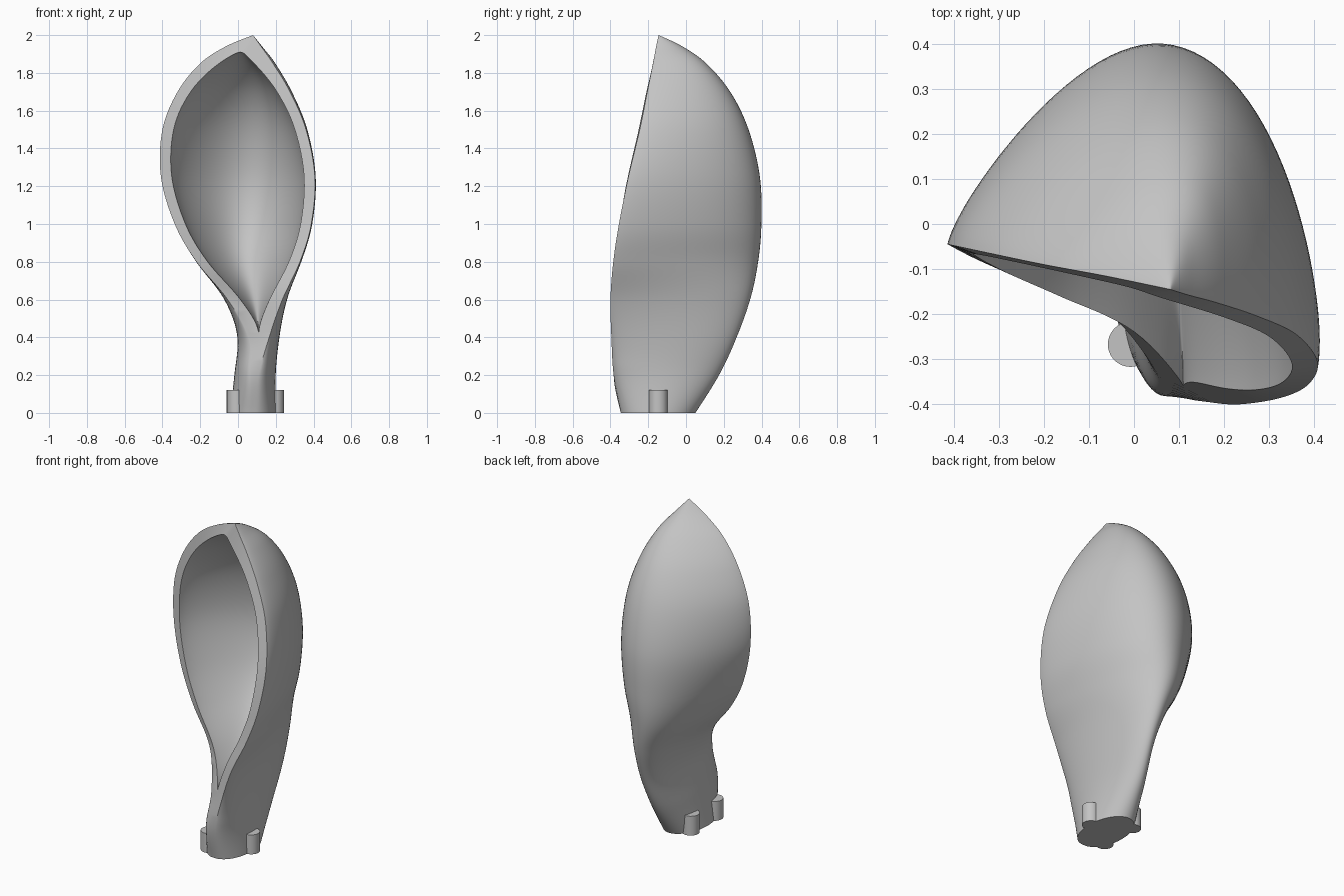
import bpy, bmesh, math
from mathutils import Vector

cube = bpy.data.objects.get("Cube")
if cube:
    bpy.data.objects.remove(cube)

grey = bpy.data.materials.new("plain grey")
grey.use_nodes = True
color = (0.55, 0.55, 0.55, 1)
grey.diffuse_color = color
grey.node_tree.nodes["Principled BSDF"].inputs["Base Color"].default_value = color

# Stations from base to tip: z, left edge xy, right edge xy, back xy, side bulge
STATIONS = [
    (0, .07, -.345, .09, -.345, .08, .05, .115),
    (.2, .07, -.382, .11, -.383, .09, .175, .095),
    (.4, .055, -.335, .165, -.395, .105, .268, .07),
    (.6, -.055, -.2, .235, -.4, .105, .335, .045),
    (.8, -.22, -.132, .328, -.385, .09, .374, .022),
    (1, -.335, -.085, .388, -.355, .105, .39, .01),
    (1.25, -.408, -.048, .407, -.305, .115, .382, 0),
    (1.5, -.4, -.048, .36, -.245, .115, .325, 0),
    (1.7, -.32, -.065, .275, -.205, .11, .23, 0),
    (1.85, -.2, -.09, .185, -.175, .1, .105, 0),
    (1.94, -.065, -.115, .122, -.158, .08, -.02, 0),
    (2, .08, -.145, .08, -.145, .08, -.145, 0),
]
STEPS, ARC = 8, 56


def spline_rows():
    """Smooth the stations into many rows."""
    rows, last = [], len(STATIONS) - 1
    for i in range(last):
        p0, p1, p2, p3 = (STATIONS[min(max(j, 0), last)] for j in range(i - 1, i + 3))
        for k in range(STEPS):
            t = k / STEPS
            rows.append([b + t / 2 * (c - a + t * (2 * a - 5 * b + 4 * c - d + t * (3 * (b - c) + d - a)))
                         for a, b, c, d in zip(p0, p1, p2, p3)])
    return rows + [list(STATIONS[-1])]


def row_at(rows, z):
    for low, high in zip(rows, rows[1:]):
        if low[0] <= z <= high[0]:
            f = (z - low[0]) / (high[0] - low[0])
            return [a + f * (b - a) for a, b in zip(low, high)]
    return rows[-1]


def section(z, centre, half, depth, bulge, fullness):
    """Curve from the left edge round the back to the right edge: U in the scoop, oval in the neck."""
    points = []
    mix = fullness * max(0, 1 - (bulge / .09) ** 2)
    for i in range(ARC + 1):
        t = math.pi * i / ARC
        c, s = math.cos(t), math.sin(t)
        p = centre - half * c + depth * (mix * s + (1 - mix) * s * s)
        points.append(Vector((p.x - 2 * c * s * bulge, p.y, z)))
    return points


def parts(row):
    z, lx, ly, rx, ry, bx, by, bulge = row
    left, right, back = Vector((lx, ly)), Vector((rx, ry)), Vector((bx, by))
    centre = (left + right) / 2
    return z, centre, (right - left) / 2, back - centre, bulge


def finish(obj):
    obj.data.materials.append(grey)
    bpy.ops.object.select_all(action="DESELECT")
    obj.select_set(True)
    bpy.context.view_layer.objects.active = obj
    bpy.ops.object.shade_smooth_by_angle(angle=math.radians(35))


# Hollow scoop on a solid twisted neck; the lip leans slightly forward towards the hollow
rows = spline_rows()
start = next(i for i, r in enumerate(rows) if r[0] >= .42)
z_low, z_high = rows[start][0], 1.91
outer = [section(*parts(r), .42) for r in rows]
inner = []
for r in rows[start:]:
    s = (r[0] - z_low) / (2 - z_low)
    z, centre, half, depth, _ = parts(row_at(rows, z_low + s * (z_high - z_low)))
    lean = Vector((0, -.013 * min(1, 2 * s)))
    top = math.sqrt(max(0, 1 - s ** 16))
    half = (half * max(0, 1 - .06 / half.length) + lean * .6) * top * (1 - (1 - s) ** 13)
    depth = (depth * max(0, 1 - .06 / depth.length) - lean) * top * (1 - (1 - s) ** 5)
    inner.append(section(z, centre + lean, half, depth, 0, .58))

bm = bmesh.new()
out_v = [[bm.verts.new(p) for p in r] for r in outer]
in_v = [[bm.verts.new(p) for p in r] for r in inner]


def skin(grid):
    for a, b in zip(grid, grid[1:]):
        for i in range(len(a) - 1):
            bm.faces.new((a[i], a[i + 1], b[i + 1], b[i]))


skin(out_v)
skin(in_v)
for side in (0, -1):
    skin([[o[side], i[side]] for o, i in zip(out_v[start:], in_v)])
skin([[r[0], r[-1]] for r in out_v[:start + 1]])
bm.faces.new(out_v[0])
bmesh.ops.remove_doubles(bm, verts=bm.verts, dist=.0005)
bmesh.ops.recalc_face_normals(bm, faces=bm.faces)
mesh = bpy.data.meshes.new("scoop")
bm.to_mesh(mesh)
bm.free()
scoop = bpy.data.objects.new("scoop", mesh)
bpy.context.collection.objects.link(scoop)
finish(scoop)

# Three pegs round the foot
for name, x, y in (("left_peg", .193, -.147), ("right_peg", -.008, -.267), ("back_peg", -.012, -.03)):
    bpy.ops.mesh.primitive_cylinder_add(vertices=40, radius=.05, depth=.12, location=(x, y, .06))
    peg = bpy.context.object
    peg.name = name
    finish(peg)
